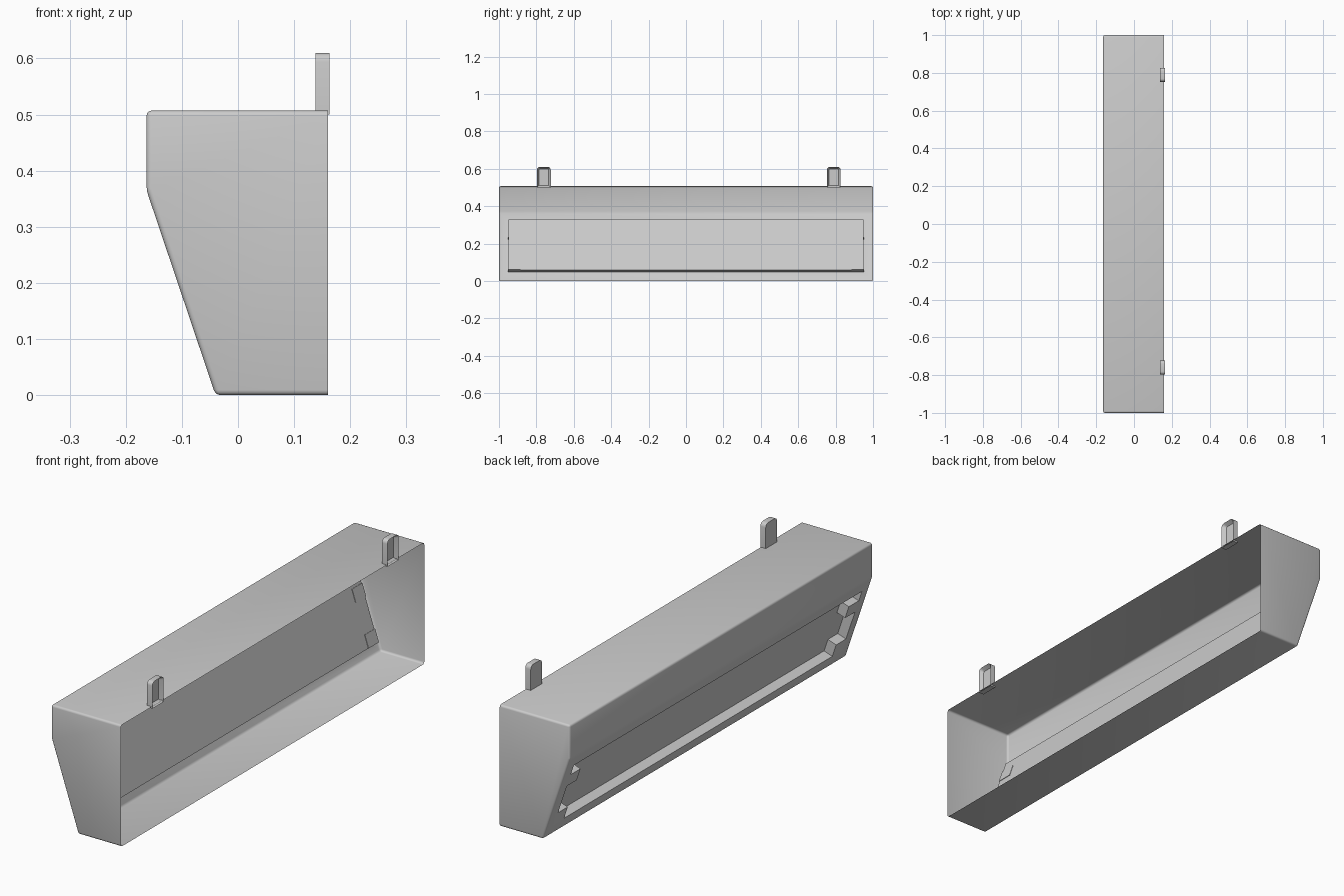
import bpy, bmesh, math
from mathutils import Vector, Matrix

cube = bpy.data.objects.get("Cube")
if cube:
    bpy.data.objects.remove(cube, do_unlink=True)

# Single grey plastic
grey = bpy.data.materials.new("plain_grey")
grey.use_nodes = True
colour = (0.6, 0.6, 0.6, 1)
grey.diffuse_color = colour
grey.node_tree.nodes["Principled BSDF"].inputs["Base Color"].default_value = colour


def finish(bm, name, smooth=True):
    mesh = bpy.data.meshes.new(name)
    bm.to_mesh(mesh)
    bm.free()
    mesh.materials.append(grey)
    obj = bpy.data.objects.new(name, mesh)
    bpy.context.collection.objects.link(obj)
    if smooth:
        bpy.ops.object.select_all(action="DESELECT")
        obj.select_set(True)
        bpy.context.view_layer.objects.active = obj
        bpy.ops.object.shade_smooth_by_angle(angle=math.radians(35))
    return obj


def prism(bm, points, offset):
    """Extrude a closed polygon along an offset."""
    face = bm.faces.new([bm.verts.new(p) for p in points])
    out = bmesh.ops.extrude_face_region(bm, geom=[face])["geom"]
    bmesh.ops.translate(bm, vec=offset, verts=[v for v in out if isinstance(v, bmesh.types.BMVert)])
    bmesh.ops.recalc_face_normals(bm, faces=bm.faces)


# Housing: thin shell, open along +x, with a sunken panel in the sloped wall
bend, foot = Vector((-0.163, 0, 0.365)), Vector((-0.04, 0, 0))
inward = Vector((bend.z, 0, foot.x - bend.x)).normalized()
bm = bmesh.new()
profile = [(0.16, 0), (foot.x, 0), (bend.x, bend.z), (bend.x, 0.507), (0.16, 0.507)]
prism(bm, [(x, -1, z) for x, z in profile], (0, 2, 0))
back = [f for f in bm.faces if f.normal.x > 0.9]
bmesh.ops.delete(bm, geom=back, context="FACES_ONLY")
loose = [e for e in bm.edges if not e.link_faces]
bmesh.ops.delete(bm, geom=loose, context="EDGES")
outer = [e for e in bm.edges if not e.is_boundary]
slope = [f for f in bm.faces if f.normal.x < -0.5 and f.normal.z < -0.1]
bmesh.ops.inset_individual(bm, faces=slope, thickness=0.05, use_even_offset=True)
panel = bmesh.ops.extrude_face_region(bm, geom=slope)["geom"]
bmesh.ops.delete(bm, geom=slope, context="FACES_ONLY")
bmesh.ops.translate(bm, vec=inward * 0.04, verts=[v for v in panel if isinstance(v, bmesh.types.BMVert)])
bmesh.ops.bevel(bm, geom=outer, offset=0.009, segments=3, profile=0.5, affect="EDGES")
finish(bm, "housing")

# Clip blocks at both ends of the sunken panel
along = (bend - foot).normalized()
for side, end in ((1, "left"), (-1, "right")):
    for start, level in ((0.05, "lower"), (0.235, "upper")):
        bm = bmesh.new()
        base = foot + along * start + Vector((0, side * 0.885, 0))
        wide, tall = Vector((0, side * 0.068, 0)), along * 0.055
        prism(bm, [base, base + wide, base + wide + tall, base + tall], inward * 0.042)
        finish(bm, f"{level}_clip_{end}", smooth=False)

# Hanging lugs: round-topped plates hollowed on the wall side
for y, end in ((0.79, "back"), (-0.76, "front")):
    bm = bmesh.new()
    half, top, r = 0.037, 0.61, 0.016
    outline = [(-half, 0.5), (half, 0.5)]
    for side, first in ((1, 0), (-1, 90)):
        for i in range(5):
            a = math.radians(first + i * 22.5)
            outline.append((side * (half - r) + r * math.cos(a), top - r + r * math.sin(a)))
    prism(bm, [(0.138, y + u, z) for u, z in outline], (0.025, 0, 0))
    wall = [f for f in bm.faces if f.normal.x > 0.9]
    bmesh.ops.inset_region(bm, faces=wall, thickness=0.011, use_even_offset=True)
    bmesh.ops.translate(bm, vec=(-0.017, 0, 0), verts=list({v for f in wall for v in f.verts}))
    finish(bm, f"hanging_lug_{end}")
